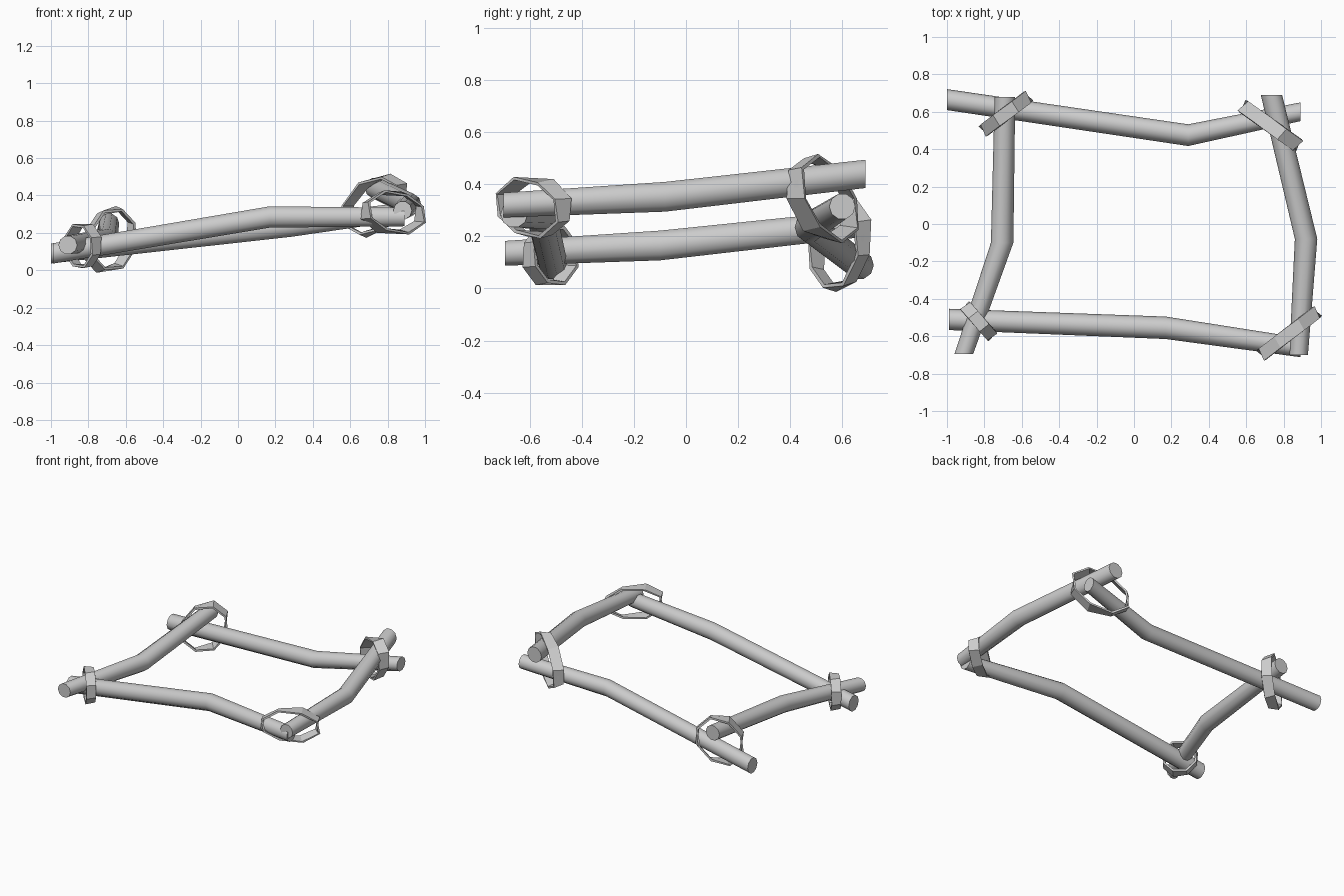
import bpy
import bmesh
from math import sin, cos, pi, radians
from mathutils import Vector

old = bpy.data.objects.get("Cube")
if old:
    bpy.data.objects.remove(old, do_unlink=True)

grey = bpy.data.materials.new("plain grey")
grey.use_nodes = True
grey.diffuse_color = (0.6, 0.6, 0.6, 1)
grey.node_tree.nodes["Principled BSDF"].inputs["Base Color"].default_value = (0.6, 0.6, 0.6, 1)

UP = Vector((0, 0, 1))


def finish(name, bm, angle):
    bmesh.ops.recalc_face_normals(bm, faces=bm.faces)
    mesh = bpy.data.meshes.new(name)
    bm.to_mesh(mesh)
    bm.free()
    mesh.materials.append(grey)
    obj = bpy.data.objects.new(name, mesh)
    bpy.context.collection.objects.link(obj)
    bpy.ops.object.select_all(action='DESELECT')
    obj.select_set(True)
    bpy.context.view_layer.objects.active = obj
    bpy.ops.object.shade_smooth_by_angle(angle=radians(angle))


def bridge(bm, a, b):
    n = len(a)
    for i in range(n):
        bm.faces.new((a[i], a[(i + 1) % n], b[(i + 1) % n], b[i]))


def log(name, side, points, radii, sides=10):
    """Bent pole: one ring per point, all rings cut square to the pole's main axis."""
    bm = bmesh.new()
    rings = []
    for p, r in zip(points, radii):
        ring = []
        for i in range(sides):
            a = 2 * pi * i / sides
            ring.append(bm.verts.new(Vector(p) + r * (cos(a) * side + sin(a) * UP)))
        rings.append(ring)
    for a, b in zip(rings, rings[1:]):
        bridge(bm, a, b)
    bm.faces.new(rings[0])
    bm.faces.new(rings[-1])
    finish(name, bm, 50)


def binding(name, centre, end, half_height, tilt, width, twist, segments=8):
    """Flat strap looped around a joint; end is the horizontal half-length, tilt raises that end."""
    bm = bmesh.new()
    centre = Vector(centre)
    along = Vector((end[0], end[1], tilt))
    axis = Vector((-end[1], end[0], 0)).normalized()
    rings = []
    for i in range(segments):
        a = 2 * pi * (i + 0.5) / segments
        p = centre + along * cos(a) + UP * half_height * sin(a)
        out = (p - centre).normalized()
        lean = twist * sin(2 * a)
        across = axis * cos(lean) + out * sin(lean)
        thick = out * cos(lean) - axis * sin(lean)
        ring = [bm.verts.new(p + across * u * width / 2 + thick * v * 0.007)
                for u, v in ((-1, -1), (1, -1), (1, 1), (-1, 1))]
        rings.append(ring)
    for i in range(segments):
        bridge(bm, rings[i], rings[(i + 1) % segments])
    finish(name, bm, 30)


X, Y = Vector((1, 0, 0)), Vector((0, 1, 0))

# Four bent logs
log("front_log", Y, [(-0.99, -0.51, 0.09), (0.17, -0.555, 0.285), (0.89, -0.66, 0.285)],
    (0.057, 0.06, 0.052))
log("back_log", Y, [(-1.0, 0.665, 0.09), (0.29, 0.475, 0.235), (0.89, 0.60, 0.315)],
    (0.056, 0.058, 0.05))
log("left_log", X, [(-0.91, -0.695, 0.135), (-0.705, -0.1, 0.165), (-0.69, 0.68, 0.25)],
    (0.05, 0.06, 0.055))
log("right_log", X, [(0.88, -0.70, 0.32), (0.92, -0.08, 0.352), (0.735, 0.69, 0.44)],
    (0.05, 0.06, 0.057))

# Straps lashing the corners
binding("front_left_binding", (-0.83, -0.52, 0.13), (0.075, -0.085), 0.115, 0.0, 0.065, 0.2)
binding("back_left_binding", (-0.685, 0.59, 0.165), (0.125, 0.095), 0.165, 0.03, 0.07, 0.35)
binding("back_right_binding", (0.73, 0.525, 0.345), (0.155, -0.11), 0.145, 0.06, 0.075, 0.35)
binding("front_right_binding", (0.83, -0.585, 0.31), (0.155, 0.12), 0.11, -0.01, 0.07, 0.35)
